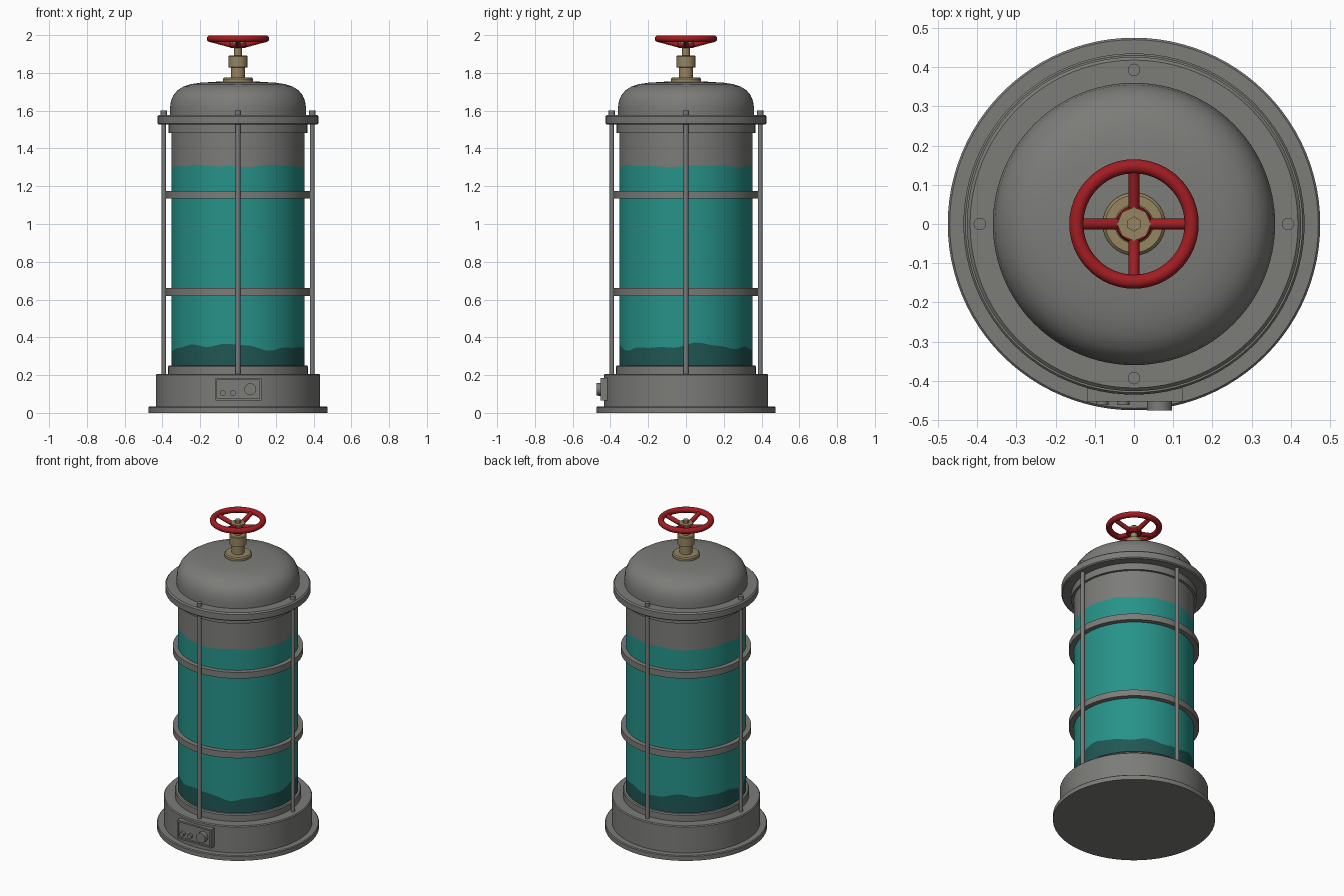
import bpy, bmesh
from math import sin, cos, pi, radians
from mathutils import Vector

cube = bpy.data.objects.get("Cube")
if cube:
    bpy.data.objects.remove(cube, do_unlink=True)


def material(name, rgb):
    m = bpy.data.materials.new(name)
    m.use_nodes = True
    colour = (*rgb, 1)
    m.diffuse_color = colour
    m.node_tree.nodes["Principled BSDF"].inputs["Base Color"].default_value = colour
    return m


grey = material("grey metal", (0.2, 0.2, 0.19))
teal = material("teal liquid", (0.02, 0.29, 0.25))
dark_teal = material("dark teal sediment", (0.014, 0.095, 0.088))
red = material("red paint", (0.36, 0.012, 0.016))
brass = material("brass", (0.3, 0.235, 0.12))


def finish(name, bm, mats):
    bmesh.ops.remove_doubles(bm, verts=bm.verts, dist=1e-5)
    bmesh.ops.recalc_face_normals(bm, faces=bm.faces)
    mesh = bpy.data.meshes.new(name)
    bm.to_mesh(mesh)
    bm.free()
    for m in mats:
        mesh.materials.append(m)
    ob = bpy.data.objects.new(name, mesh)
    bpy.context.collection.objects.link(ob)
    bpy.ops.object.select_all(action='DESELECT')
    ob.select_set(True)
    bpy.context.view_layer.objects.active = ob
    bpy.ops.object.shade_smooth_by_angle(angle=radians(35))
    return ob


def lathe(name, profile, mats, segments=96, closed=False, wave=None):
    """Spin (radius, height) points round z; wave(row, angle) shifts heights."""
    bm = bmesh.new()
    rows = []
    for i, (r, z) in enumerate(profile):
        row = []
        for s in range(segments):
            a = 2 * pi * s / segments
            dz = wave(i, a) if wave else 0
            row.append(bm.verts.new((r * cos(a), r * sin(a), z + dz)))
        rows.append(row)
    for i in range(len(rows) if closed else len(rows) - 1):
        low, high = rows[i], rows[(i + 1) % len(rows)]
        for s in range(segments):
            t = (s + 1) % segments
            f = bm.faces.new((low[s], low[t], high[t], high[s]))
            f.material_index = min(i, len(mats) - 1)
    bmesh.ops.dissolve_degenerate(bm, dist=1e-6, edges=bm.edges)
    return finish(name, bm, mats)


def rod(name, start, end, radius, mat, sides=16):
    start, end = Vector(start), Vector(end)
    axis = end - start
    bm = bmesh.new()
    bmesh.ops.create_cone(bm, cap_ends=True, segments=sides, radius1=radius,
                          radius2=radius, depth=axis.length)
    turn = axis.to_track_quat('Z', 'Y').to_matrix().to_4x4()
    bmesh.ops.transform(bm, matrix=turn, verts=bm.verts)
    bmesh.ops.translate(bm, vec=(start + end) / 2, verts=bm.verts)
    return finish(name, bm, [mat])


def box(name, low, high, mat):
    low, high = Vector(low), Vector(high)
    bm = bmesh.new()
    bmesh.ops.create_cube(bm, size=1)
    bmesh.ops.scale(bm, vec=high - low, verts=bm.verts)
    bmesh.ops.translate(bm, vec=(low + high) / 2, verts=bm.verts)
    return finish(name, bm, [mat])


# Base: foot flange, drum and collar
lathe("base", [(0, 0), (0.475, 0), (0.475, 0.028), (0.47, 0.033), (0.435, 0.033),
               (0.435, 0.2), (0.43, 0.206), (0.37, 0.206), (0.37, 0.245),
               (0.365, 0.252), (0.34, 0.252)], [grey])


# Tank wall: sediment, liquid and empty bands with rippled borders
def ripple(row, a):
    if row == 1:
        return 0.012 * sin(3 * a + 1) + 0.008 * sin(7 * a) + 0.004 * sin(13 * a)
    if row == 2:
        return 0.004 * sin(5 * a) + 0.003 * sin(11 * a + 1)
    return 0


lathe("tank", [(0.352, 0.23), (0.352, 0.35), (0.352, 1.307), (0.352, 1.5)],
      [dark_teal, teal, grey], wave=ripple)

# Lid: collar, flange and dome
lathe("lid", [(0.34, 1.483), (0.367, 1.483), (0.367, 1.526), (0.42, 1.526),
              (0.426, 1.532), (0.426, 1.57), (0.418, 1.578), (0.36, 1.578),
              (0.36, 1.615), (0.355, 1.65), (0.342, 1.682), (0.32, 1.708),
              (0.29, 1.727), (0.25, 1.74), (0.2, 1.748), (0.1, 1.754),
              (0, 1.755)], [grey])

# Hoops round the tank
for name, z in (("lower_hoop", 0.64), ("upper_hoop", 1.155)):
    lathe(name, [(0.345, z - 0.02), (0.382, z - 0.02),
                 (0.382, z + 0.02), (0.345, z + 0.02)], [grey], closed=True)

# Four tie rods with nuts on the flange
for i, side in enumerate(("left", "back", "right", "front")):
    x, y = 0.393 * cos(i * pi / 2), 0.393 * sin(i * pi / 2)
    rod(side + "_tie_rod", (x, y, 0.2), (x, y, 1.55), 0.0125, grey)
    rod(side + "_tie_nut", (x, y, 1.57), (x, y, 1.6), 0.016, grey)

# Control panel with raised frame and knobs
box("panel", (-0.12, -0.445, 0.065), (0.125, -0.4, 0.185), grey)
for name, low, high in (("panel_frame_bottom", (-0.12, 0.065), (0.125, 0.075)),
                        ("panel_frame_top", (-0.12, 0.175), (0.125, 0.185)),
                        ("panel_frame_right", (-0.12, 0.075), (-0.11, 0.175)),
                        ("panel_frame_left", (0.115, 0.075), (0.125, 0.175))):
    box(name, (low[0], -0.453, low[1]), (high[0], -0.44, high[1]), grey)
for name, x, z, r, y in (("small_knob_right", -0.08, 0.105, 0.015, -0.462),
                         ("small_knob_left", -0.027, 0.105, 0.015, -0.462),
                         ("large_knob", 0.065, 0.125, 0.032, -0.475)):
    rod(name, (x, -0.44, z), (x, y, z), r, grey, 20)

# Valve body and stem
lathe("valve_body", [(0, 1.745), (0.08, 1.745), (0.08, 1.768), (0.073, 1.775),
                     (0.037, 1.775), (0.037, 1.828), (0.05, 1.83), (0.05, 1.888),
                     (0.045, 1.892), (0.02, 1.892), (0.02, 1.95), (0, 1.95)],
      [brass], 32)

# Hand wheel: rim, hub and sloping spokes
lathe("wheel_rim", [(0.147 + 0.018 * cos(k * pi / 6), 1.981 + 0.018 * sin(k * pi / 6))
                    for k in range(12)], [red], 64, closed=True)
lathe("wheel_hub", [(0, 1.932), (0.04, 1.932), (0.047, 1.942), (0.043, 1.958),
                    (0, 1.958)], [red], 32)
for i in range(4):
    c, s = cos(i * pi / 2), sin(i * pi / 2)
    rod("wheel_spoke_%d" % (i + 1), (0.03 * c, 0.03 * s, 1.946),
        (0.142 * c, 0.142 * s, 1.976), 0.014, red, 12)
rod("wheel_washer", (0, 0, 1.95), (0, 0, 1.967), 0.043, brass, 8)
rod("wheel_bolt", (0, 0, 1.96), (0, 0, 1.985), 0.019, brass, 6)
